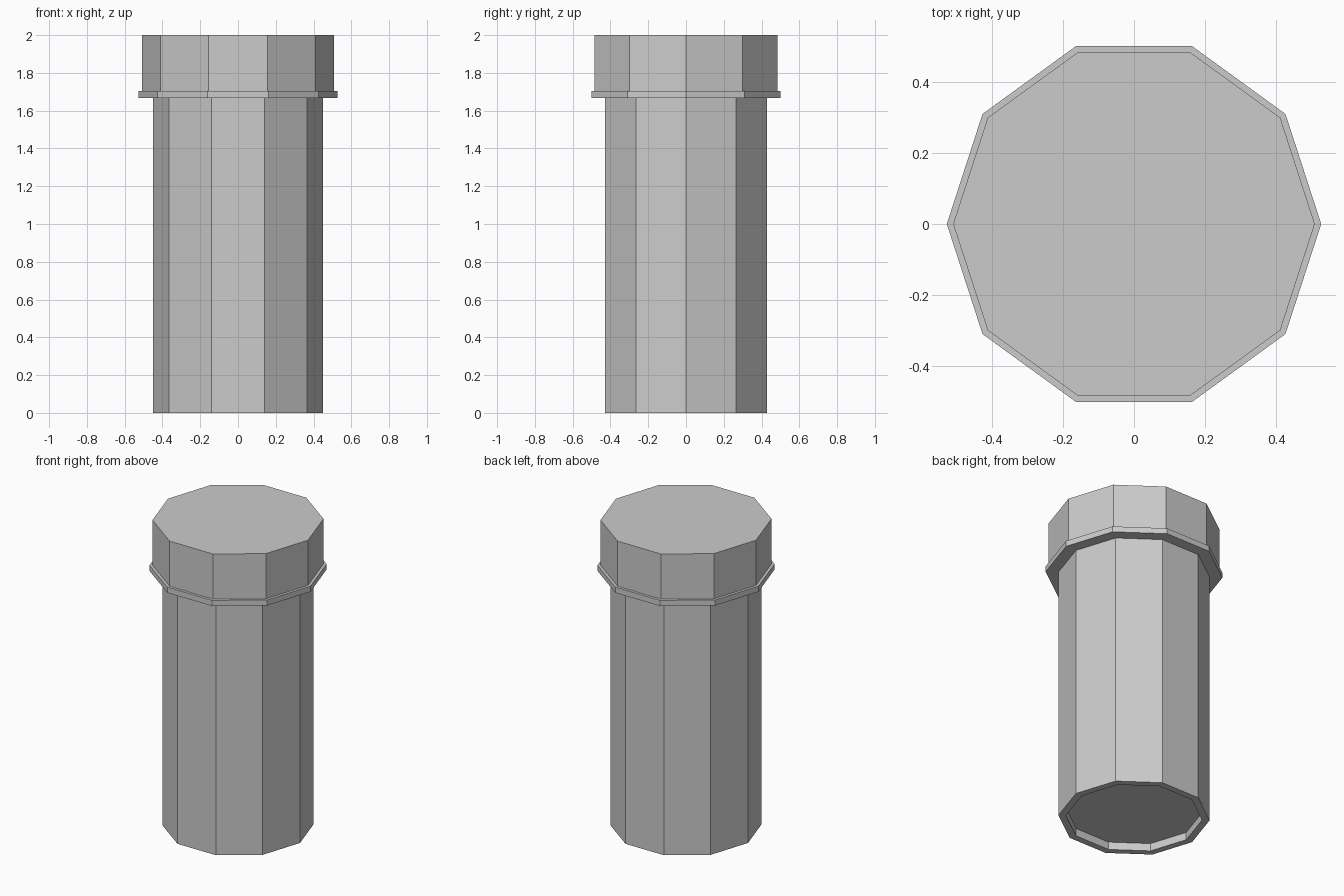
import bpy, math

if "Cube" in bpy.data.objects:
    bpy.data.objects.remove(bpy.data.objects["Cube"])

SIDES = 10


def lathe(name, profile):
    """Revolve (radius, z) points into a flat-sided solid, capped at both ends."""
    verts, faces = [], []
    for r, z in profile:
        for i in range(SIDES):
            a = 2 * math.pi * i / SIDES
            verts.append((r * math.cos(a), r * math.sin(a), z))
    for k in range(len(profile) - 1):
        for i in range(SIDES):
            j = (i + 1) % SIDES
            a, b = k * SIDES, (k + 1) * SIDES
            faces.append((a + i, a + j, b + j, b + i))
    last = (len(profile) - 1) * SIDES
    faces.append(tuple(reversed(range(SIDES))))
    faces.append(tuple(range(last, last + SIDES)))
    mesh = bpy.data.meshes.new(name)
    mesh.from_pydata(verts, [], faces)
    mesh.update()
    obj = bpy.data.objects.new(name, mesh)
    bpy.context.collection.objects.link(obj)
    return obj


# Bottle body with a shallow recess underneath
lathe("bottle_body", [(0.405, 0.05), (0.405, 0), (0.45, 0), (0.45, 1.667)])

# Cap with a thin flange at its lower edge
lathe("cap", [(0.526, 1.667), (0.526, 1.704), (0.508, 1.704), (0.508, 2.0)])
